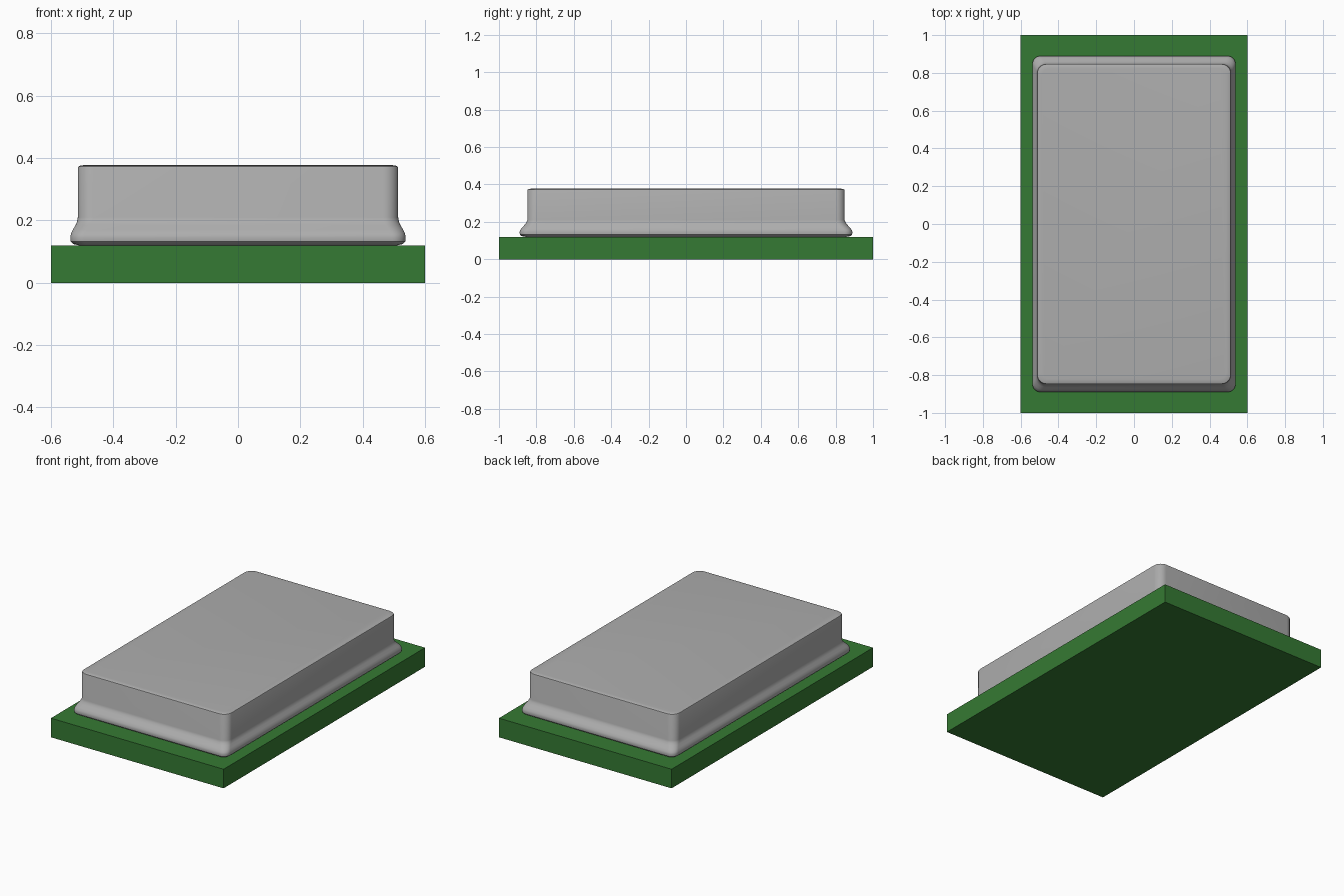
import bpy, bmesh, math

if "Cube" in bpy.data.objects:
    bpy.data.objects.remove(bpy.data.objects["Cube"])


def material(name, rgb):
    m = bpy.data.materials.new(name)
    m.diffuse_color = (*rgb, 1)
    m.use_nodes = True
    m.node_tree.nodes["Principled BSDF"].inputs["Base Color"].default_value = m.diffuse_color
    return m


def add_object(name, bm, mat, smooth=None):
    bmesh.ops.recalc_face_normals(bm, faces=bm.faces[:])
    me = bpy.data.meshes.new(name)
    bm.to_mesh(me)
    bm.free()
    me.materials.append(mat)
    if smooth:
        me.shade_smooth()
        me.set_sharp_from_angle(angle=math.radians(smooth))
    ob = bpy.data.objects.new(name, me)
    bpy.context.collection.objects.link(ob)
    return ob


def rounded_ring(bm, hx, hy, r, z, steps=8):
    """Rounded rectangle of vertices at height z."""
    ring = []
    for i, (sx, sy) in enumerate([(1, 1), (-1, 1), (-1, -1), (1, -1)]):
        for k in range(steps + 1):
            a = math.pi / 2 * (i + k / steps)
            ring.append(bm.verts.new((sx * (hx - r) + r * math.cos(a),
                                      sy * (hy - r) + r * math.sin(a), z)))
    return ring


green = material("board green", (0.036, 0.195, 0.033))
grey = material("metal grey", (0.42, 0.42, 0.42))

# Flat board
bm = bmesh.new()
bmesh.ops.create_cube(bm, size=1)
for v in bm.verts:
    v.co = (v.co.x * 1.2, v.co.y * 2.0, (v.co.z + 0.5) * 0.12)
add_object("board", bm, green)

# Metal can: (half x, half y, corner radius, z) from flared foot to lid
profile = [
    (0.510, 0.855, 0.035, 0.120), (0.528, 0.880, 0.040, 0.124),
    (0.537, 0.888, 0.043, 0.132), (0.538, 0.890, 0.044, 0.145),
    (0.536, 0.886, 0.044, 0.157), (0.530, 0.876, 0.044, 0.170),
    (0.521, 0.862, 0.046, 0.185), (0.516, 0.853, 0.048, 0.197),
    (0.514, 0.848, 0.050, 0.210), (0.514, 0.848, 0.050, 0.368),
    (0.512, 0.846, 0.050, 0.373), (0.505, 0.839, 0.048, 0.376),
    (0.490, 0.824, 0.045, 0.378),
]
bm = bmesh.new()
rings = [rounded_ring(bm, *p) for p in profile]
for a, b in zip(rings, rings[1:]):
    n = len(a)
    for i in range(n):
        j = (i + 1) % n
        bm.faces.new((a[i], a[j], b[j], b[i]))
bm.faces.new(rings[-1])
bm.faces.new(rings[0][::-1])
add_object("metal_can", bm, grey, smooth=35)
